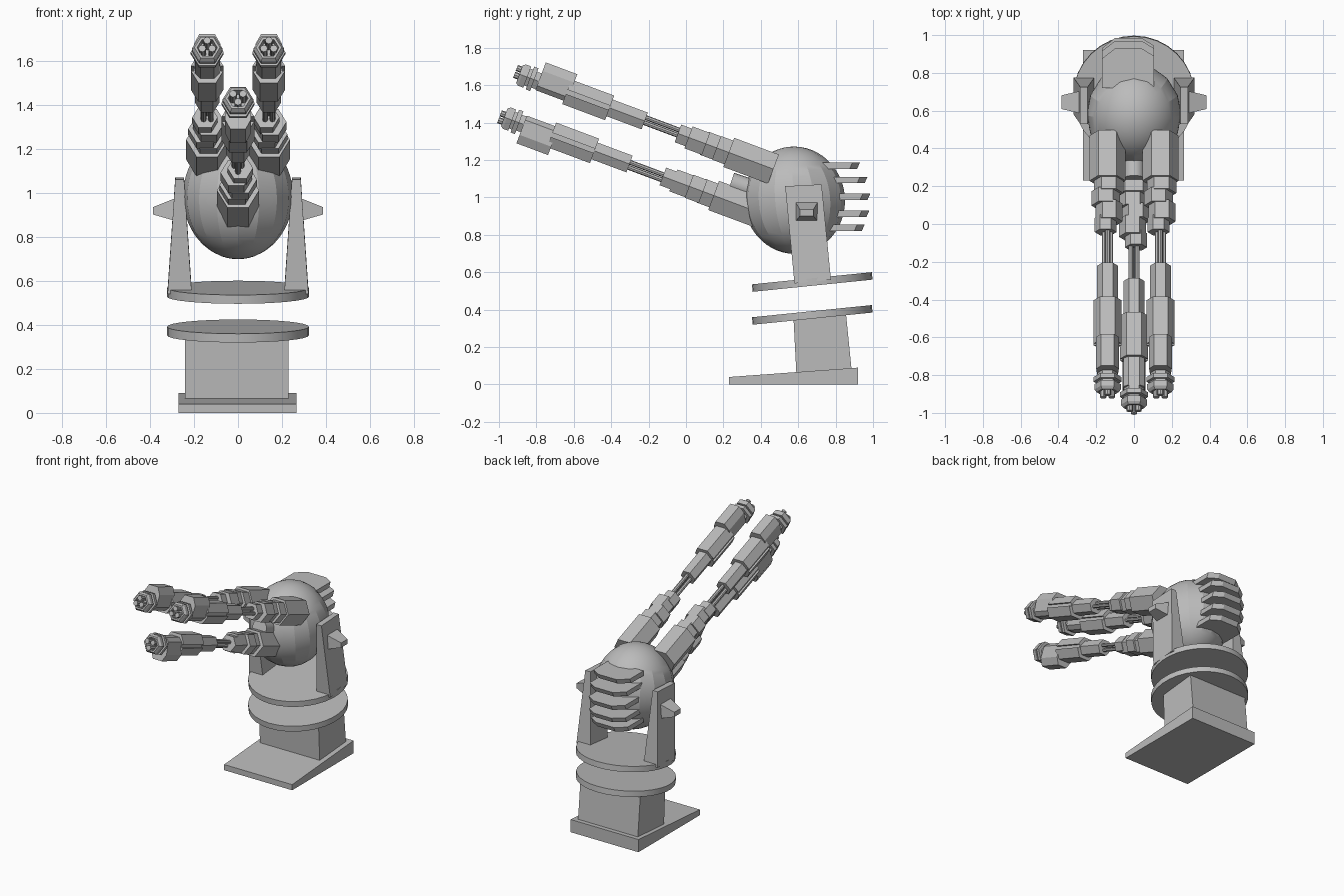
import bpy, bmesh, math
from mathutils import Matrix, Vector

old = bpy.data.objects.get("Cube")
if old:
    bpy.data.objects.remove(old)

grey = bpy.data.materials.new("plain grey")
grey.use_nodes = True
grey.diffuse_color = (0.5, 0.5, 0.5, 1)
grey.node_tree.nodes["Principled BSDF"].inputs["Base Color"].default_value = (0.5, 0.5, 0.5, 1)


def finish(name, bm, matrix=None):
    if matrix is not None:
        bm.transform(matrix)
    bmesh.ops.recalc_face_normals(bm, faces=bm.faces)
    mesh = bpy.data.meshes.new(name)
    bm.to_mesh(mesh)
    bm.free()
    mesh.materials.append(grey)
    obj = bpy.data.objects.new(name, mesh)
    bpy.context.collection.objects.link(obj)
    return obj


def loft(name, sections, matrix=None):
    """Skin equal-length rings of points and cap both ends."""
    bm = bmesh.new()
    rings = [[bm.verts.new(p) for p in ring] for ring in sections]
    for a, b in zip(rings, rings[1:]):
        for i in range(len(a)):
            j = (i + 1) % len(a)
            bm.faces.new((a[i], a[j], b[j], b[i]))
    bm.faces.new(rings[0])
    bm.faces.new(rings[-1])
    return finish(name, bm, matrix)


def ring(r, z, sides=6, x=0, y=0):
    step = math.tau / sides
    return [(x + r * math.cos(i * step), y + r * math.sin(i * step), z) for i in range(sides)]


def prism(name, r, z0, z1, matrix, sides=6, x=0, y=0):
    return loft(name, [ring(r, z0, sides, x, y), ring(r, z1, sides, x, y)], matrix)


def smooth(obj, degrees):
    bpy.ops.object.select_all(action='DESELECT')
    obj.select_set(True)
    bpy.context.view_layer.objects.active = obj
    bpy.ops.object.shade_smooth_by_angle(angle=math.radians(degrees))


# Sloped foot and leaning column
foot = [(0.23, 0), (0.92, 0), (0.92, 0.09), (0.23, 0.04)]
loft("base_plate", [[(x, y, z) for y, z in foot] for x in (-0.27, 0.265)])
column = [(0.59, 0.06), (0.885, 0.08), (0.855, 0.38), (0.575, 0.35)]
loft("base_column", [[(x, y, z) for y, z in column] for x in (-0.24, 0.23)])

# Two tilted turntable discs
for name, z in (("lower_disc", 0.372), ("upper_disc", 0.548)):
    tilt = Matrix.Translation((0, 0.675, z)) @ Matrix.Rotation(math.radians(5.8), 4, 'X')
    smooth(prism(name, 0.322, -0.02, 0.02, tilt, 32), 30)

# Support arms with pyramid bolts
for side, tag in ((1, "left"), (-1, "right")):
    low = [(0.21, 0.58, 0.54), (0.32, 0.58, 0.54), (0.32, 0.775, 0.56), (0.21, 0.775, 0.56)]
    top = [(0.245, 0.53, 1.06), (0.285, 0.53, 1.06), (0.285, 0.725, 1.07), (0.245, 0.725, 1.07)]
    mirror = Matrix.Scale(side, 4, (1, 0, 0))
    loft(tag + "_support_arm", [low, top], mirror)

    def plate(x, w, h, z):
        return [(x, 0.645 + a * w, z + b * h) for a, b in ((-1, -1), (1, -1), (1, 1), (-1, 1))]
    loft(tag + "_pivot_bolt", [plate(0.26, 0.065, 0.06, 0.925), plate(0.385, 0.036, 0.017, 0.918)], mirror)

# Round turret body
bm = bmesh.new()
bmesh.ops.create_uvsphere(bm, u_segments=16, v_segments=28, radius=1)
body = finish("turret_ball", bm, Matrix.Translation((0, 0.58, 0.985))
              @ Matrix.Rotation(math.radians(5), 4, 'X') @ Matrix.Diagonal((0.25, 0.27, 0.287, 1)))
smooth(body, 18)

# Cooling fins at the back
for i, (reach, z) in enumerate(((0.93, 1.187), (0.97, 1.11), (0.985, 1.02), (0.98, 0.93), (0.955, 0.855))):
    def fin(z, reach):
        return [(-0.17, 0.72, z), (-0.17, reach - 0.055, z), (-0.10, reach, z),
                (0.04, reach, z), (0.105, reach - 0.04, z), (0.105, 0.72, z)]
    loft(f"cooling_fin_{i + 1}", [fin(z - 0.034, reach - 0.015), fin(z, reach)])


def gun(tag, muzzle, roll):
    """One gun along its own axis, from the muzzle at 0 back into the ball."""
    pitch = math.radians(20.5)
    c, s = math.cos(pitch), math.sin(pitch)
    frame = Matrix(((-1, 0, 0), (0, s, c), (0, c, -s))).to_4x4()
    m = Matrix.Translation(muzzle) @ frame @ Matrix.Rotation(roll, 4, 'Z')

    # Hollow muzzle with flanges and small inner barrels
    loft(tag + "_muzzle", [ring(0.052, 0.14), ring(0.052, 0.11), ring(0.075, 0.11), ring(0.075, 0.085),
                           ring(0.055, 0.085), ring(0.055, 0.07), ring(0.07, 0.07), ring(0.07, 0.04),
                           ring(0.058, 0.025), ring(0.046, 0.025), ring(0.046, 0.08)], m)
    for i in range(3):
        a = math.tau * i / 3 + math.pi / 2
        x, y = math.cos(a), math.sin(a)
        prism(f"{tag}_inner_barrel_{i + 1}", 0.017, 0, 0.1, m, 8, 0.026 * x, 0.026 * y)
        prism(f"{tag}_rod_{i + 1}", 0.013, 0.7, 0.97, m, 8, 0.019 * x, 0.019 * y)

    # Deep front housing
    half = [(0.035, 0.108), (0.06, 0.06), (0.055, -0.025), (0.03, -0.05)]
    outline = half + [(-x, y) for x, y in reversed(half)]
    loft(tag + "_front_housing", [[(x, y, z) for x, y in outline] for z in (0.135, 0.315)], m)

    # Grooved sleeve: a hexagon with a slot along both side edges
    half = [(0.04, -0.07), (0.074, -0.012), (0.06, -0.012), (0.06, 0.012), (0.074, 0.012), (0.04, 0.07)]
    outline = half + [(-x, y) for x, y in reversed(half)]
    loft(tag + "_sleeve", [[(x, y, z) for x, y in outline] for z in (0.295, 0.54)], m)
    prism(tag + "_rear_barrel", 0.055, 0.53, 0.74, m)

    # Staggered recoil blocks and the mount
    for i, (r, z0, z1, x) in enumerate(((0.058, 0.93, 1.01, 0.01), (0.072, 0.99, 1.09, -0.008),
                                        (0.076, 1.08, 1.16, 0.01), (0.078, 1.15, 1.24, -0.006))):
        prism(f"{tag}_recoil_block_{i + 1}", r, z0, z1, m, 6, x)
    prism(tag + "_mount", 0.096, 1.22, 1.475, m)


gun("left_gun", (0.14, -0.914, 1.668), 0)
gun("right_gun", (-0.14, -0.914, 1.668), 0)
gun("middle_gun", (0, -0.995, 1.438), math.pi)

# Round collar between the guns
start, end = Vector((0, 0.24, 1.08)), Vector((0, 0.48, 1.0))
turn = (end - start).to_track_quat('Z', 'Y').to_matrix().to_4x4()
smooth(prism("gun_collar", 0.055, 0, (end - start).length, Matrix.Translation(start) @ turn, 16), 30)
